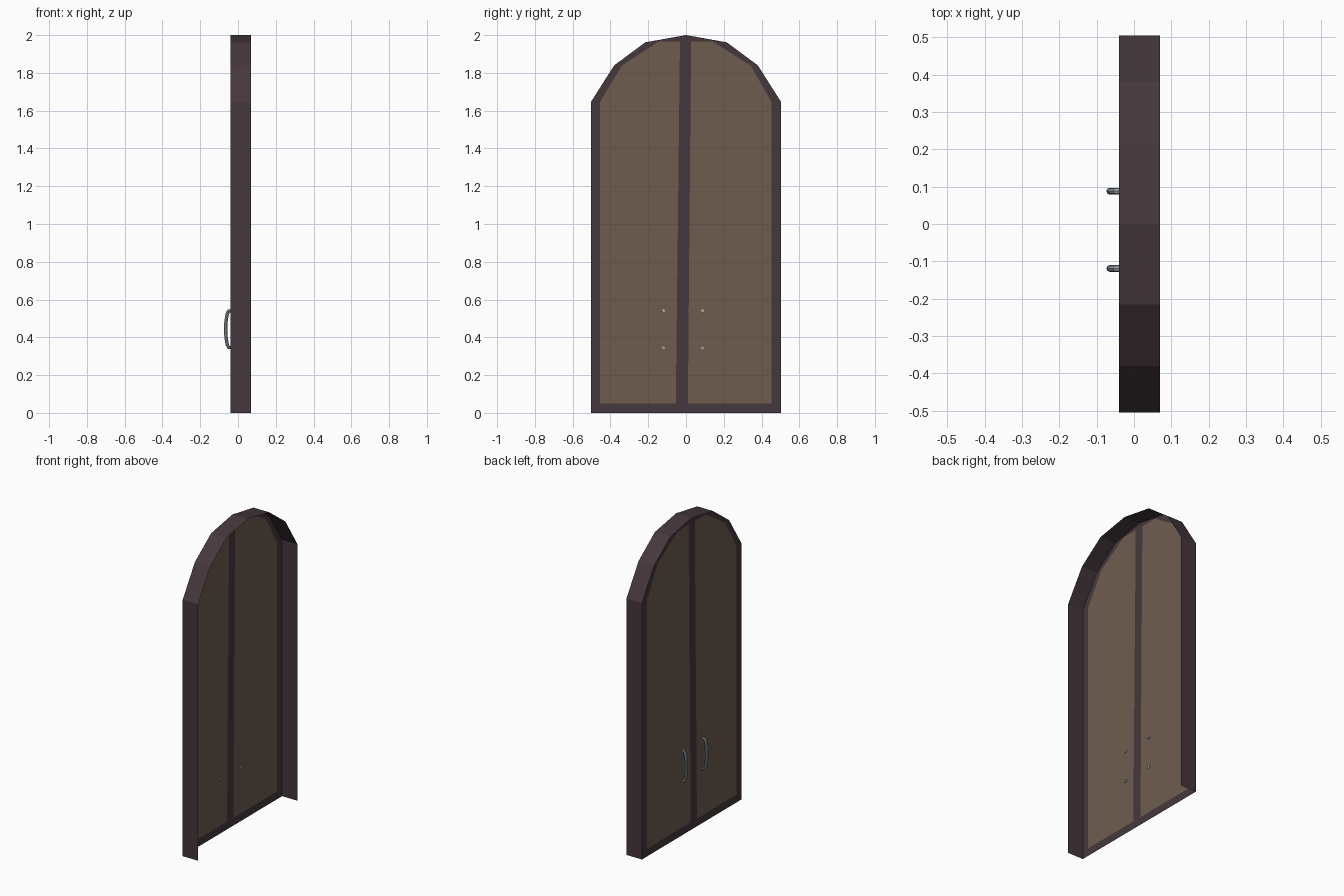
import bpy, bmesh

if "Cube" in bpy.data.objects:
    bpy.data.objects.remove(bpy.data.objects["Cube"])

FRONT, BACK = -0.04, 0.07   # depth range of the door along x


def material(name, rgb):
    m = bpy.data.materials.new(name)
    m.diffuse_color = (*rgb, 1)
    m.use_nodes = True
    m.node_tree.nodes["Principled BSDF"].inputs["Base Color"].default_value = m.diffuse_color
    return m


dark_wood = material("dark wood", (0.060, 0.039, 0.046))
brown_wood = material("brown wood", (0.156, 0.108, 0.080))
metal = material("grey metal", (0.33, 0.37, 0.39))


def mesh_object(name, faces, mat):
    bm = bmesh.new()
    for f in faces:
        bm.faces.new([bm.verts.new(p) for p in f])
    bmesh.ops.remove_doubles(bm, verts=bm.verts, dist=1e-5)
    me = bpy.data.meshes.new(name)
    bm.to_mesh(me)
    bm.free()
    me.materials.append(mat)
    ob = bpy.data.objects.new(name, me)
    bpy.context.collection.objects.link(ob)
    return ob


# Half outlines (y, z), counted from the middle of the sill out and up to the peak
outer = [(-0.021, 0), (0.504, 0), (0.504, 1.645), (0.38, 1.84), (0.215, 1.962), (0, 2.0)]
leaf_right = [(0.01, 0.05), (0.453, 0.05), (0.453, 1.645), (0.343, 1.838), (0.14, 1.967), (0.027, 1.967)]
leaf_left = [(-0.054, 0.05), (-0.456, 0.05), (-0.456, 1.645), (-0.34, 1.838), (-0.144, 1.967), (-0.032, 1.967)]
outer_left = [outer[0]] + [(-y, z) for y, z in outer[1:-1]] + [outer[-1]]

frame = []
for name, rim, leaf, side in (("right", outer, leaf_right, 1), ("left", outer_left, leaf_left, -1)):
    # flat border around each leaf
    for i in range(6):
        j = (i + 1) % 6
        q = [(FRONT, *rim[i]), (FRONT, *leaf[i]), (FRONT, *leaf[j]), (FRONT, *rim[j])]
        frame.append(q if side > 0 else q[::-1])
    # thin surround, open underneath and at the back
    for a, b in zip(rim[1:-1], rim[2:]):
        q = [(FRONT, *a), (FRONT, *b), (BACK, *b), (BACK, *a)]
        frame.append(q if side > 0 else q[::-1])
    # door leaf
    f = [(FRONT, *p) for p in leaf]
    mesh_object("door_leaf_" + name, [f[::-1] if side > 0 else f], brown_wood)
mesh_object("door_frame", frame, dark_wood)

# Bowed pull handles whose ends poke through the leaves
path = [(-0.034, 0.345), (-0.05, 0.347), (-0.057, 0.362), (-0.0635, 0.40), (-0.065, 0.443)]
path += [(x, 0.886 - z) for x, z in path[-2::-1]]
for name, y in (("left", -0.119), ("right", 0.088)):
    cu = bpy.data.curves.new("handle_" + name, "CURVE")
    cu.dimensions = "3D"
    cu.bevel_depth = 0.009
    cu.bevel_resolution = 2
    cu.use_fill_caps = True
    sp = cu.splines.new("POLY")
    sp.points.add(len(path) - 1)
    for p, (x, z) in zip(sp.points, path):
        p.co = (x, y, z, 1)
    cu.materials.append(metal)
    ob = bpy.data.objects.new("handle_" + name, cu)
    bpy.context.collection.objects.link(ob)
    bpy.ops.object.select_all(action="DESELECT")
    ob.select_set(True)
    bpy.context.view_layer.objects.active = ob
    bpy.ops.object.convert(target="MESH")
    bpy.ops.object.shade_flat()
